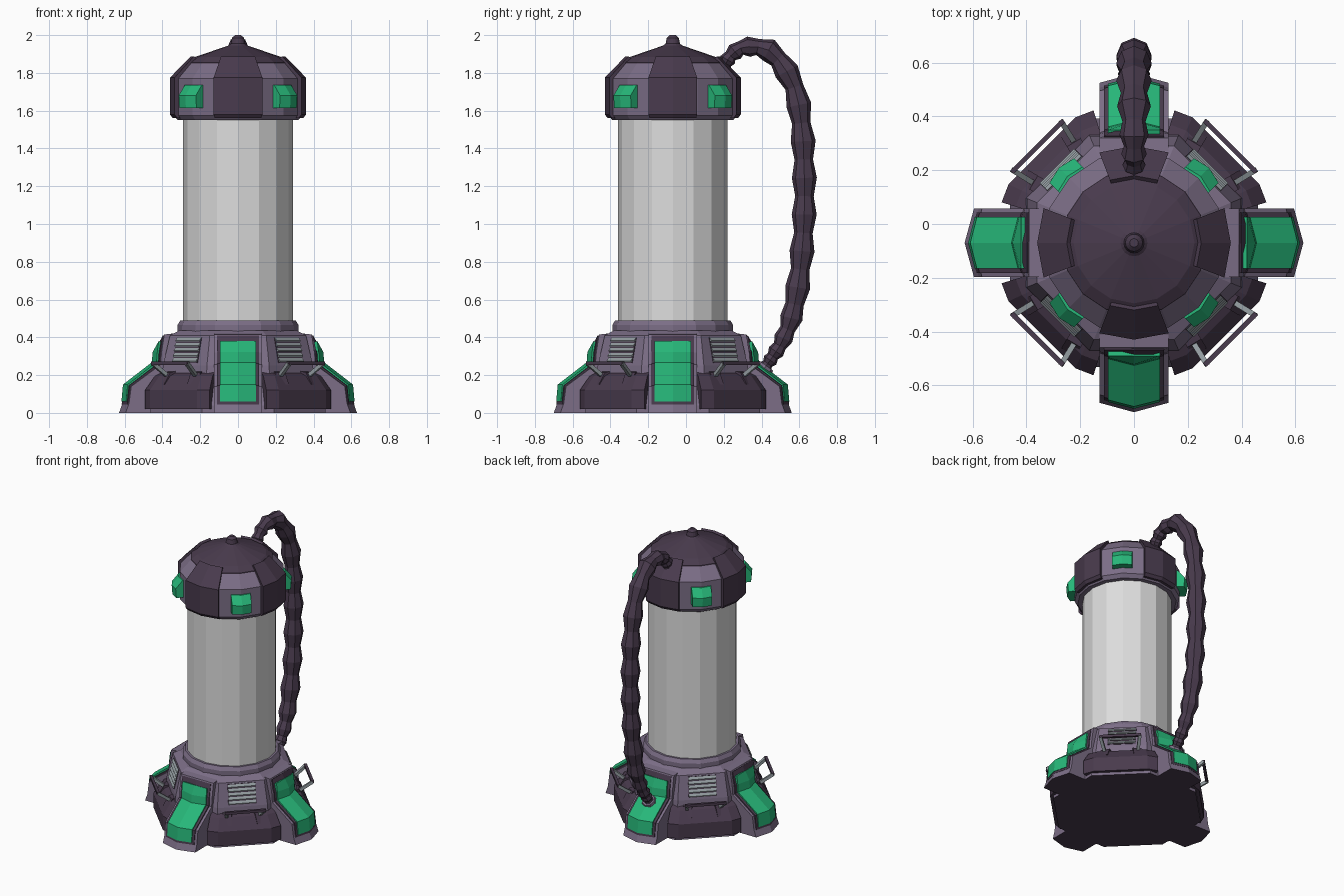
import bpy, bmesh, math
from mathutils import Vector

if "Cube" in bpy.data.objects:
    bpy.data.objects.remove(bpy.data.objects["Cube"])

CY = -0.07  # tank axis is slightly forward, the hose hangs behind


def material(name, rgb):
    m = bpy.data.materials.new(name)
    m.diffuse_color = (*rgb, 1)
    m.use_nodes = True
    m.node_tree.nodes["Principled BSDF"].inputs["Base Color"].default_value = m.diffuse_color
    return m


LIGHT = material("light_purple", (0.20, 0.155, 0.24))
DARK = material("dark_purple", (0.066, 0.043, 0.074))
GREEN = material("green", (0.02, 0.47, 0.19))
GLASS = material("pale_glass", (0.72, 0.72, 0.72))
STEEL = material("grey_metal", (0.29, 0.33, 0.35))


def loc(a, r, t, z):
    """Point at radius r, sideways offset t and height z, facing angle a (degrees)."""
    c, s = math.cos(math.radians(a)), math.sin(math.radians(a))
    return Vector((r * c - t * s, CY + r * s + t * c, z))


def loft(name, sections, mat, under=None):
    """Skin closed sections of equal length and cap both ends."""
    bm = bmesh.new()
    rows = [[bm.verts.new(p) for p in s] for s in sections]
    n = len(rows[0])
    for a, b in zip(rows, rows[1:]):
        for i in range(n):
            j = (i + 1) % n
            bm.faces.new((a[i], a[j], b[j], b[i]))
    bm.faces.new(rows[0])
    bm.faces.new(rows[-1])
    bmesh.ops.recalc_face_normals(bm, faces=bm.faces)
    bm.normal_update()
    if under:
        for f in bm.faces:
            if f.normal.z < -0.95:
                f.material_index = 1
    me = bpy.data.meshes.new(name)
    bm.to_mesh(me)
    bm.free()
    me.materials.append(mat)
    if under:
        me.materials.append(under)
    ob = bpy.data.objects.new(name, me)
    bpy.context.collection.objects.link(ob)
    return ob


def lathe(name, prof, mat, sides=16, start=0, under=None):
    return loft(name, [[loc(start + 360 * i / sides, r, 0, z) for i in range(sides)]
                       for r, z in prof], mat, under)


def sweep(name, prof, angles, mat):
    return loft(name, [[loc(a, r, 0, z) for r, z in prof] for a in angles], mat)


def slab(name, prof, a, hw, mat, bulge=0.0, rmin=0.0, under=None):
    """Side profile extruded sideways; points beyond rmin form a shallow ridge."""
    return loft(name, [[loc(a, r - (bulge * abs(t) / 0.128 if r > rmin else 0), t, z)
                        for r, z in prof] for t in (-hw, 0, hw)], mat, under)


def bar(name, p, q, w, mat):
    d = (q - p).normalized()
    u = d.cross(Vector((0, 0, 1))).normalized() * w
    v = d.cross(u).normalized() * w
    return loft(name, [[c + u + v, c - u + v, c - u - v, c + u - v] for c in (p, q)], mat)


# Central tank, base body and collar
lathe("glass_tank", [(0.29, 0.44), (0.29, 1.58)], GLASS)
lathe("base_body", [(0.50, 0), (0.50, 0.04), (0.435, 0.2), (0.43, 0.25), (0.39, 0.41),
                    (0.34, 0.435)], LIGHT, 8, 22.5, DARK)
lathe("base_collar", [(0.32, 0.40), (0.32, 0.465), (0.305, 0.49), (0.285, 0.49)], LIGHT)

# Cap core, dome and tip
lathe("cap_body", [(0.285, 1.55), (0.32, 1.55), (0.34, 1.575), (0.34, 1.77),
                   (0.268, 1.85), (0.2, 1.86)], LIGHT)
lathe("cap_dome", [(0.272, 1.835), (0.268, 1.855), (0.225, 1.885), (0.05, 1.945),
                   (0.038, 1.955), (0.032, 1.985), (0.016, 2.0)], DARK)

# Four legs with green windows, and the cap panels above them
for side, a in (("front", -90), ("right", 0), ("back", 90), ("left", 180)):
    slab("leg_" + side, [(0.25, 0), (0.63, 0), (0.612, 0.05), (0.60, 0.14), (0.445, 0.255),
                         (0.44, 0.32), (0.39, 0.415), (0.30, 0.425)],
         a, 0.128, LIGHT, 0.035, 0.42, DARK)
    slab("leg_frame_" + side, [(0.35, 0.045), (0.616, 0.045), (0.605, 0.145), (0.45, 0.262),
                               (0.445, 0.323), (0.398, 0.41), (0.35, 0.38)],
         a, 0.112, DARK, 0.035, 0.42)
    slab("leg_window_" + side, [(0.35, 0.06), (0.617, 0.06), (0.609, 0.15), (0.456, 0.268),
                                (0.452, 0.322), (0.42, 0.38), (0.35, 0.36)],
         a, 0.096, GREEN, 0.033, 0.42)
    sweep("cap_panel_" + side, [(0.31, 1.56), (0.345, 1.56), (0.36, 1.58), (0.36, 1.775),
                                (0.25, 1.888), (0.22, 1.86), (0.31, 1.76)],
          (a - 21, a, a + 21), DARK)

# Diagonal parts: skirt plates, vents, handles and cap lamps
for side, a in (("front_right", -45), ("back_right", 45), ("back_left", 135), ("front_left", 225)):
    sweep("skirt_plate_" + side, [(0.38, 0.02), (0.515, 0.02), (0.515, 0.12), (0.46, 0.195),
                                  (0.42, 0.215), (0.38, 0.2)],
          (a - 28, a - 20, a + 20, a + 28), DARK)
    # vent with louvres
    slab("vent_back_" + side, [(0.34, 0.265), (0.398, 0.265), (0.366, 0.40), (0.33, 0.40)],
         a, 0.092, DARK)
    for i in range(5):
        z = 0.27 + 0.027 * i
        r = 0.404 - 0.24 * (z - 0.265)
        slab(f"vent_slat_{side}_{i}", [(r - 0.04, z), (r, z), (r + 0.002, z + 0.006),
                                       (r - 0.014, z + 0.023), (r - 0.04, z + 0.023)],
             a, 0.09, STEEL)
    # handle: two arms, their brackets and a crossbar
    for k, s in (("a", -1), ("b", 1)):
        slab("handle_bracket_" + side + k, [(0.38, 0.15), (0.475, 0.15), (0.435, 0.215),
                                            (0.38, 0.225)], a + 14 * s, 0.03, DARK)
        bar("handle_arm_" + side + k, loc(a, 0.40, 0.102 * s, 0.18),
            loc(a, 0.51, 0.128 * s, 0.262), 0.010, STEEL)
    bar("handle_crossbar_" + side, loc(a, 0.507, -0.135, 0.262), loc(a, 0.507, 0.135, 0.262),
        0.009, DARK)
    slab("cap_lamp_" + side, [(0.30, 1.615), (0.39, 1.615), (0.395, 1.68), (0.35, 1.735),
                              (0.30, 1.735)], a, 0.064, GREEN, 0.03, 0.31)

# Ribbed hose from the cap down to the back leg
PATH = [Vector((0, y, z)) for y, z in (
    (.17, 1.77), (.20, 1.82), (.225, 1.88), (.28, 1.93), (.36, 1.943), (.44, 1.92), (.51, 1.85),
    (.57, 1.74), (.60, 1.62), (.62, 1.45), (.628, 1.2), (.625, 1.0), (.61, .8), (.585, .62),
    (.55, .47), (.50, .36), (.44, .27), (.40, .22))]
cum = [0.0]
for p, q in zip(PATH, PATH[1:]):
    cum.append(cum[-1] + (q - p).length)


def at(d):
    d = min(max(d, 0), cum[-1])
    i = max(k for k in range(len(PATH) - 1) if cum[k] <= d)
    return PATH[i].lerp(PATH[i + 1], (d - cum[i]) / (cum[i + 1] - cum[i]))


def ring(d, r, n=8):
    t = (at(d + 0.03) - at(d - 0.03)).normalized()
    x = Vector((1, 0, 0))
    u = t.cross(x)
    return [at(d) + r * (math.cos(2 * math.pi * i / n) * x + math.sin(2 * math.pi * i / n) * u)
            for i in range(n)]


rings, d, i = [], 0.0, 0
while d < cum[-1]:
    end = min(d, cum[-1] - d)  # distance to the nearer end
    big = 0.034 + 0.032 * min(1, end / 0.4)
    rings.append(ring(d, big if i % 2 else big * 0.74))
    d += 0.022 + 0.075 * min(1, max(0, end - 0.08) / 0.45)
    i += 1
loft("hose", rings, DARK)

# Hose socket on the back leg
s0, s1 = Vector((0, 0.375, 0.18)), Vector((0, 0.425, 0.25))
ax = (s1 - s0).normalized()
ux = Vector((1, 0, 0))
uy = ax.cross(ux)
loft("hose_socket", [[s0.lerp(s1, f) + r * (math.cos(k * math.pi / 4) * ux + math.sin(k * math.pi / 4) * uy)
                      for k in range(8)] for f, r in ((0, .06), (.6, .055), (1, .044))], LIGHT)
